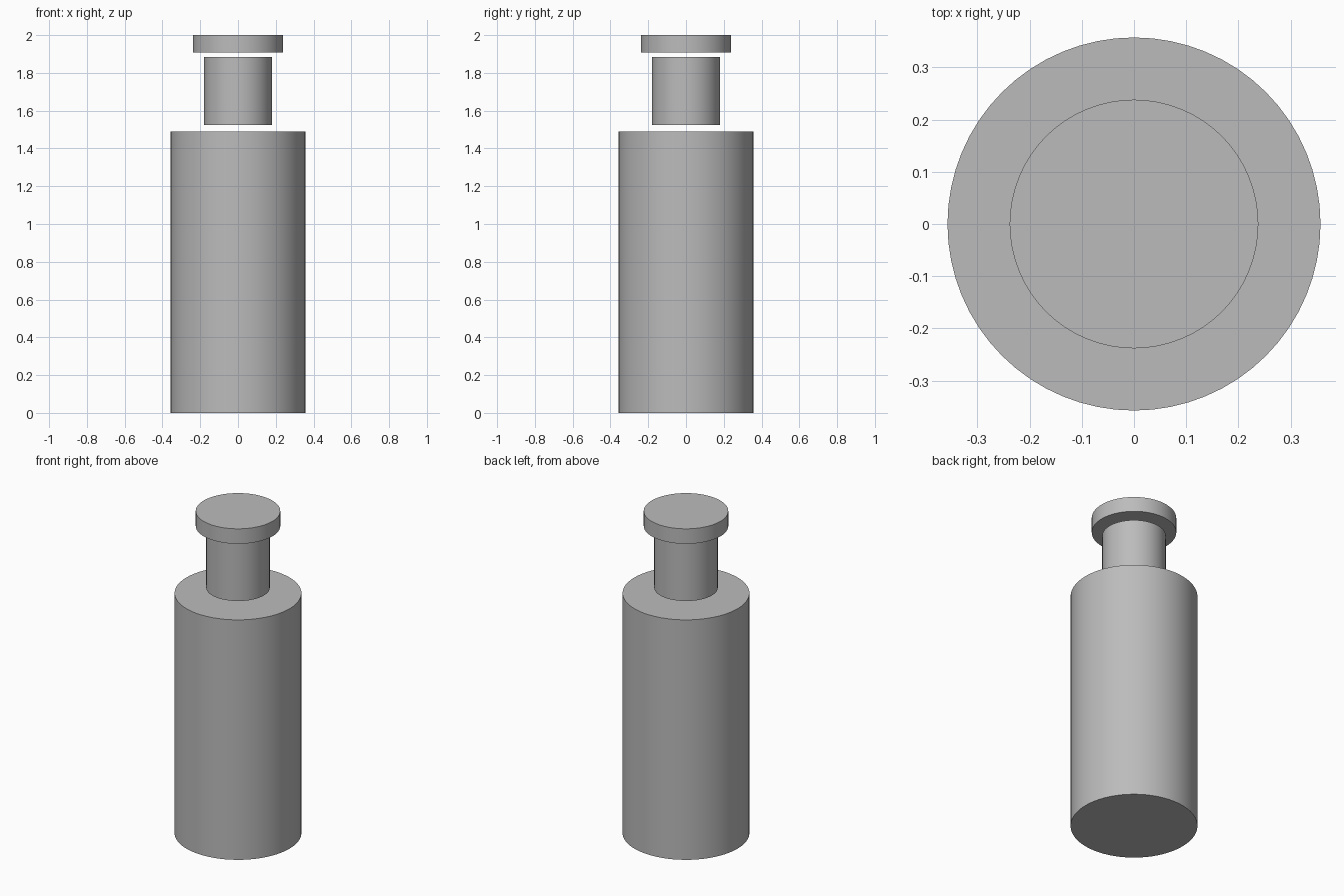
import bpy
import math

cube = bpy.data.objects.get("Cube")
if cube:
    bpy.data.objects.remove(cube, do_unlink=True)

GREY = (0.5, 0.5, 0.5, 1)
grey = bpy.data.materials.new("plain grey")
grey.use_nodes = True
grey.diffuse_color = GREY
grey.node_tree.nodes["Principled BSDF"].inputs["Base Color"].default_value = GREY


def cylinder(name, radius, bottom, top):
    """Upright capped cylinder between two heights, with smooth sides."""
    bpy.ops.mesh.primitive_cylinder_add(
        vertices=64, radius=radius, depth=top - bottom,
        location=(0, 0, (bottom + top) / 2))
    part = bpy.context.object
    part.name = name
    part.data.materials.append(grey)
    bpy.ops.object.shade_smooth_by_angle(angle=math.radians(30))


# Bottle parts, stacked with small gaps between them
cylinder("body", 0.357, 0, 1.49)
cylinder("neck", 0.179, 1.524, 1.884)
cylinder("cap", 0.238, 1.907, 2)
